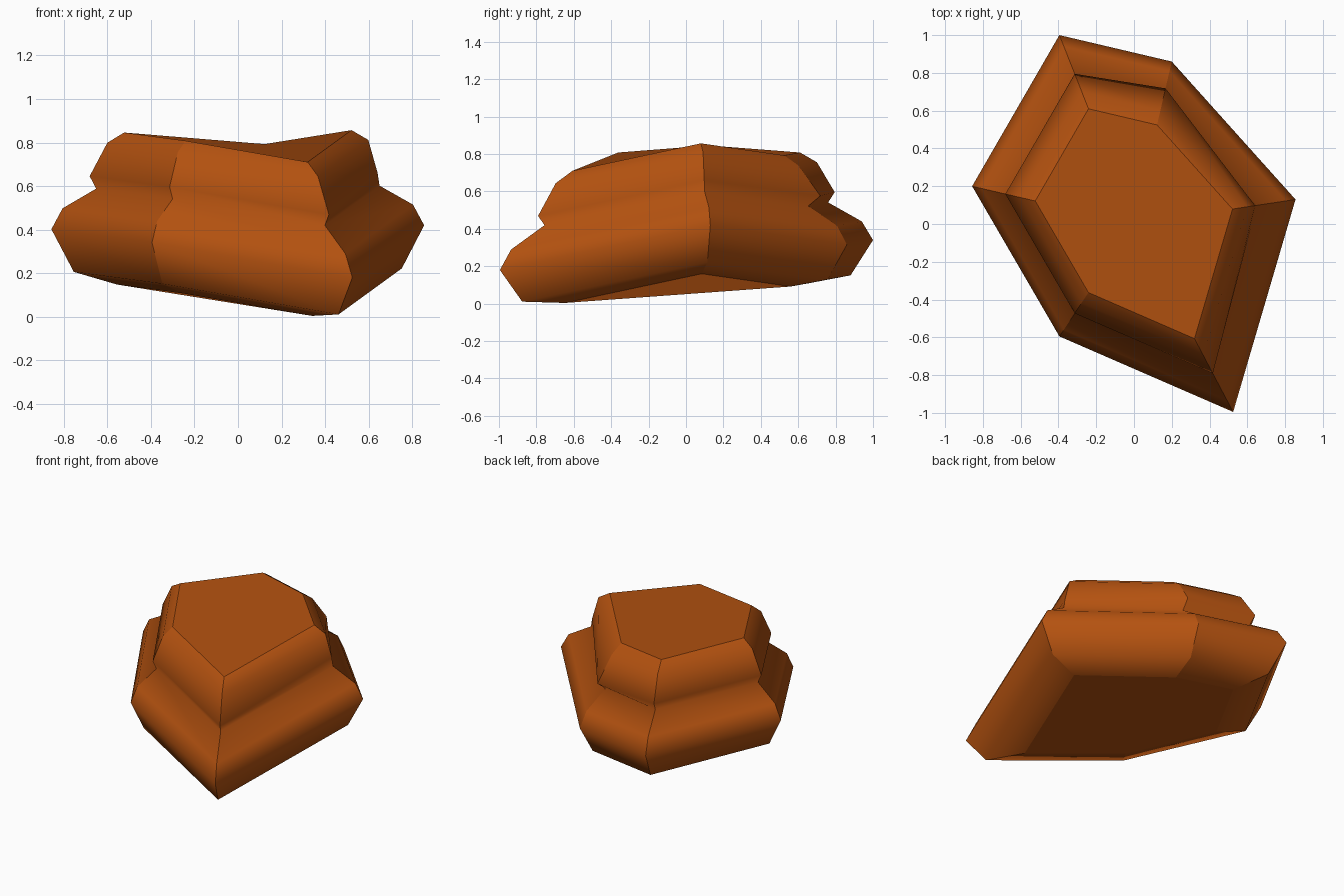
import bpy, bmesh

if "Cube" in bpy.data.objects:
    bpy.data.objects.remove(bpy.data.objects["Cube"])

# Six-sided rock outline: x, y, and vertical tilt of each corner
outline = [(-0.395, 1.0, -0.08), (0.20, 0.86, -0.105), (0.855, 0.13, 0.0),
           (0.525, -0.995, -0.24), (-0.395, -0.595, -0.08), (-0.857, 0.20, -0.018)]
# Ring profile from base to top: scale of the outline, height
rings = [(0.65, 0.16), (0.88, 0.222), (1.0, 0.42), (0.94, 0.515),
         (0.76, 0.602), (0.795, 0.66), (0.70, 0.812), (0.61, 0.857)]
# Small irregularities of the upper ledge: (ring, corner) -> scale
chips = {(5, 2): 0.75, (5, 1): 0.835}

bm = bmesh.new()
levels = []
for k, (s, h) in enumerate(rings):
    level = []
    for i, (x, y, t) in enumerate(outline):
        c = chips.get((k, i), s)
        level.append(bm.verts.new((x * c, y * c, h + t * s)))
    levels.append(level)

# Side walls, smooth up and down, with sharp corner edges
n = len(outline)
for a, b in zip(levels, levels[1:]):
    for i in range(n):
        j = (i + 1) % n
        bm.faces.new((a[i], a[j], b[j], b[i])).smooth = True
    for i in range(n):
        bm.edges.get((a[i], b[i])).smooth = False

# Flat top and base
for cap in (levels[-1], levels[0]):
    bm.faces.new(cap)
    for i in range(n):
        bm.edges.get((cap[i], cap[(i + 1) % n])).smooth = False
bmesh.ops.recalc_face_normals(bm, faces=bm.faces)

mesh = bpy.data.meshes.new("rock")
bm.to_mesh(mesh)
bm.free()
rock = bpy.data.objects.new("rock", mesh)
bpy.context.collection.objects.link(rock)

# Single rust colour
mat = bpy.data.materials.new("rust_orange")
mat.diffuse_color = (0.45, 0.083, 0.005, 1)
mat.use_nodes = True
mat.node_tree.nodes["Principled BSDF"].inputs["Base Color"].default_value = mat.diffuse_color
mesh.materials.append(mat)
